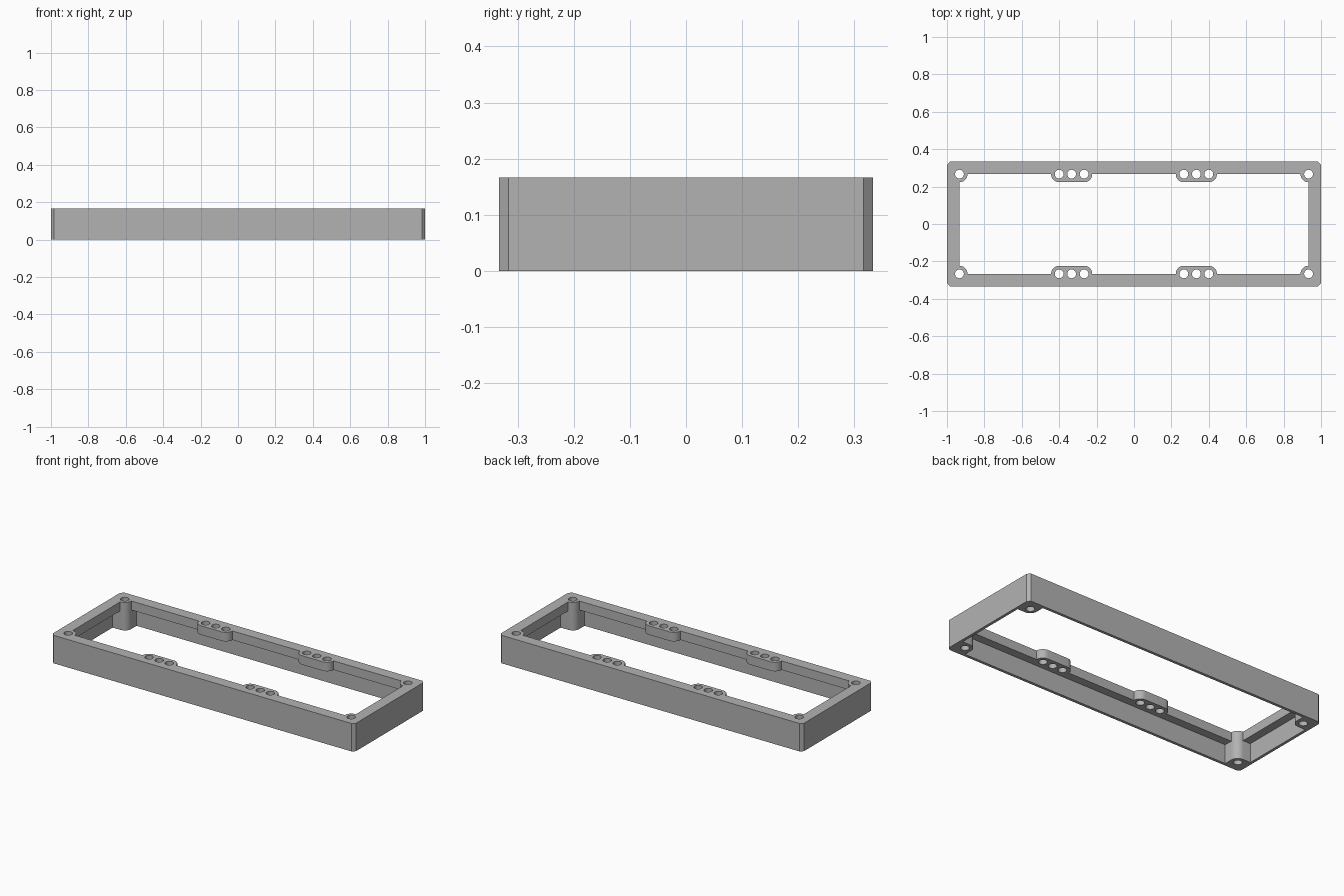
import bpy
import bmesh
from math import cos, sin, pi

cube = bpy.data.objects.get("Cube")
if cube:
    bpy.data.objects.remove(cube, do_unlink=True)

HX, HY, H = 1.0, 1 / 3, 1 / 6      # half length, half width, height
LIP = 1 / 15                       # width of the top flange
LIP_Z = 0.113                      # underside of the flange
WALL = 0.0167                      # thickness of the lower wall
CHAMFER = 0.0167
BOSS_R, HOLE_R = 0.0433, 0.0235
IX, IY = HX - LIP, HY - LIP        # opening corner, also corner hole centre
PITCH, PAD_X = LIP, HX / 3         # spacing of pad holes, pad centre

grey = bpy.data.materials.new("mid_grey")
grey.use_nodes = True
grey.diffuse_color = (0.45, 0.45, 0.45, 1)
grey.node_tree.nodes["Principled BSDF"].inputs["Base Color"].default_value = (0.45, 0.45, 0.45, 1)


def arc(cx, cy, r, start, end, steps=10):
    return [(cx + r * cos(a), cy + r * sin(a))
            for a in (start + (end - start) * i / steps for i in range(steps + 1))]


def mirrored(quarter):
    """Close a quarter outline, listed from the +y side to the +x side."""
    half = quarter + [(x, -y) for x, y in reversed(quarter)]
    return half + [(-x, y) for x, y in reversed(half)]


def prism(name, outlines, z0, z1):
    bm = bmesh.new()
    for points in outlines:
        face = bm.faces.new([bm.verts.new((x, y, z0)) for x, y in points])
        top = bmesh.ops.extrude_face_region(bm, geom=[face])["geom"]
        for v in top:
            if isinstance(v, bmesh.types.BMVert):
                v.co.z = z1
    bmesh.ops.recalc_face_normals(bm, faces=bm.faces)
    mesh = bpy.data.meshes.new(name)
    bm.to_mesh(mesh)
    bm.free()
    mesh.materials.append(grey)
    obj = bpy.data.objects.new(name, mesh)
    bpy.context.collection.objects.link(obj)
    return obj


def cut(target, cutter):
    mod = target.modifiers.new(cutter.name, "BOOLEAN")
    mod.operation, mod.solver, mod.object = "DIFFERENCE", "EXACT", cutter
    bpy.context.view_layer.objects.active = target
    bpy.ops.object.modifier_apply(modifier=mod.name)
    bpy.data.objects.remove(cutter, do_unlink=True)


# Outer block with chamfered corners
frame = prism("frame", [mirrored([(HX - CHAMFER, HY), (HX, HY - CHAMFER)])], 0, H)

# Wide pocket under the flange, leaving the thin wall and full-height corner bosses
boss = arc(IX, IY, BOSS_R, pi, 1.5 * pi)
pocket = [(IX - BOSS_R, HY - WALL)] + boss + [(HX - WALL, IY - BOSS_R)]
cut(frame, prism("pocket_cutter", [mirrored(pocket)], -0.1, LIP_Z))

# Opening through the flange, leaving the rounded screw pads
pad = (arc(PAD_X - PITCH, IY, BOSS_R, pi, 1.5 * pi)
       + arc(PAD_X + PITCH, IY, BOSS_R, 1.5 * pi, 2 * pi))
cut(frame, prism("opening_cutter", [mirrored(pad + boss)], 0.08, 0.3))

# Screw holes in the pads and corner bosses
hole_x = [PAD_X - PITCH, PAD_X, PAD_X + PITCH, IX]
holes = [arc(sx * x, sy * IY, HOLE_R, 0, 2 * pi, 32)[:-1]
         for x in hole_x for sx in (-1, 1) for sy in (-1, 1)]
cut(frame, prism("hole_cutter", holes, -0.1, 0.3))

# Smooth the round walls, keep the edges sharp
bpy.ops.object.select_all(action="DESELECT")
frame.select_set(True)
bpy.context.view_layer.objects.active = frame
bpy.ops.object.shade_smooth_by_angle(angle=0.5)
